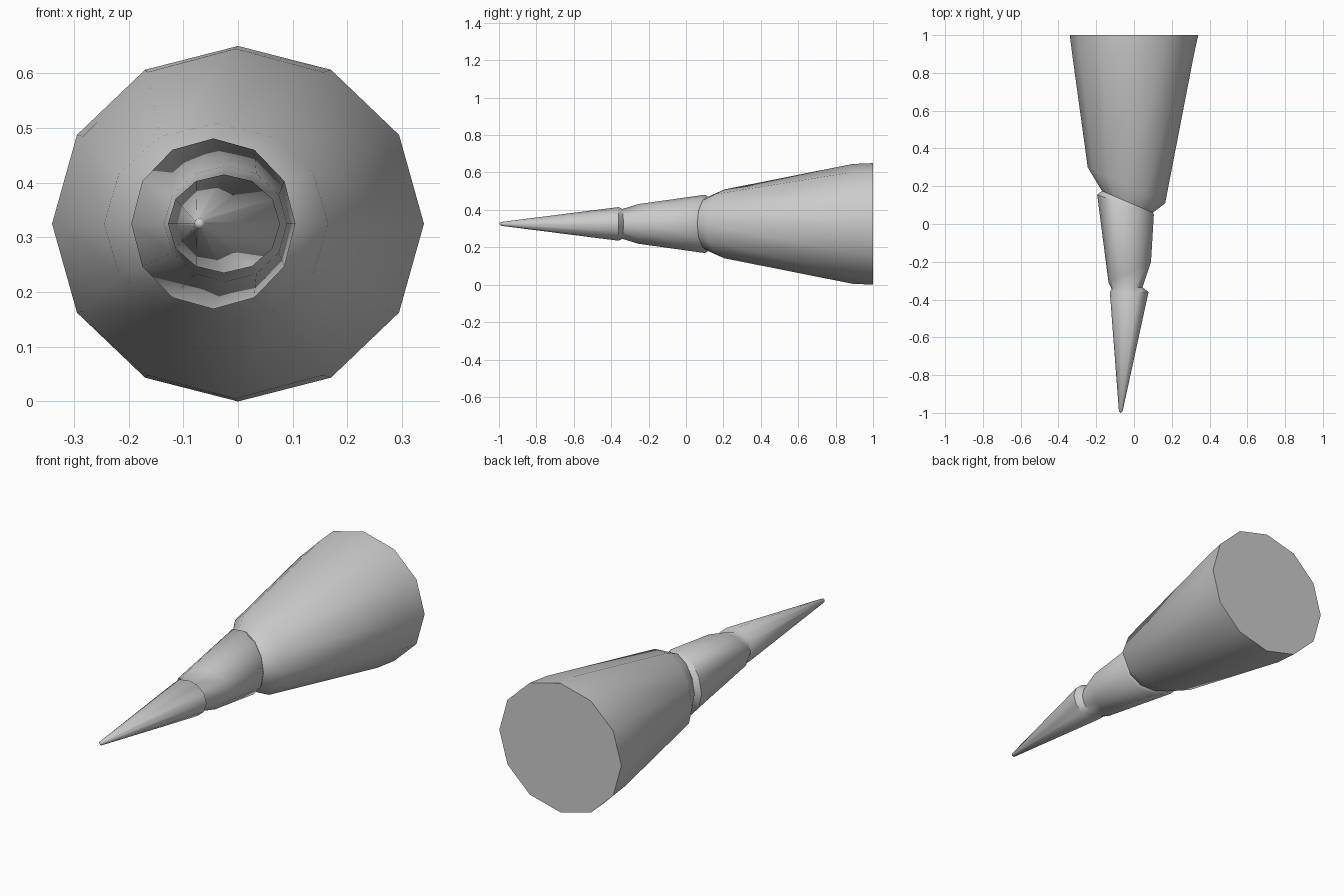
import bpy, bmesh, math

if "Cube" in bpy.data.objects:
    bpy.data.objects.remove(bpy.data.objects["Cube"])

SIDES = 12
MID_Z = 0.325

# Cross-sections from wide base to tip:
# (left x, left y, right x, right y, vertical radius)
RINGS = [
    (-0.34, 1.00, 0.34, 1.00, 0.325),      # flat base rim
    (-0.326, 0.89, 0.316, 0.89, 0.32),     # rim band
    (-0.245, 0.30, 0.165, 0.11, 0.184),    # slanted end of the thick section
    (-0.17, 0.175, 0.10, 0.06, 0.145),     # first neck
    (-0.195, 0.155, 0.105, 0.05, 0.156),   # lip of the middle section
    (-0.135, -0.31, 0.09, -0.20, 0.106),   # slanted end of the middle section
    (-0.118, -0.345, 0.045, -0.335, 0.08), # second neck
    (-0.128, -0.36, 0.077, -0.36, 0.09),   # lip of the tip section
    (-0.08, -0.99, -0.06, -0.99, 0.01),    # blunt point
]

bm = bmesh.new()


def ring(lx, ly, rx, ry, rz):
    """Slanted elliptical ring between a left and a right point."""
    verts = []
    for i in range(SIDES):
        a = 2 * math.pi * i / SIDES
        t = (1 + math.cos(a)) / 2
        verts.append(bm.verts.new((lx + (rx - lx) * t, ly + (ry - ly) * t,
                                   MID_Z + rz * math.sin(a))))
    return verts


# Loft the spike
loops = [ring(*r) for r in RINGS]
for a, b in zip(loops, loops[1:]):
    for i in range(SIDES):
        j = (i + 1) % SIDES
        bm.faces.new((a[i], a[j], b[j], b[i]))

# Close base and tip with fans
for loop, co in ((loops[0], (0, 1, MID_Z)), (loops[-1], (-0.07, -1, MID_Z))):
    c = bm.verts.new(co)
    for i in range(SIDES):
        bm.faces.new((loop[i], loop[(i + 1) % SIDES], c))

bmesh.ops.recalc_face_normals(bm, faces=bm.faces)
mesh = bpy.data.meshes.new("rock_spike")
bm.to_mesh(mesh)
bm.free()
spike = bpy.data.objects.new("rock_spike", mesh)
bpy.context.collection.objects.link(spike)

# Smooth sides, crisp base edge
bpy.context.view_layer.objects.active = spike
spike.select_set(True)
bpy.ops.object.shade_smooth_by_angle(angle=math.radians(50))
